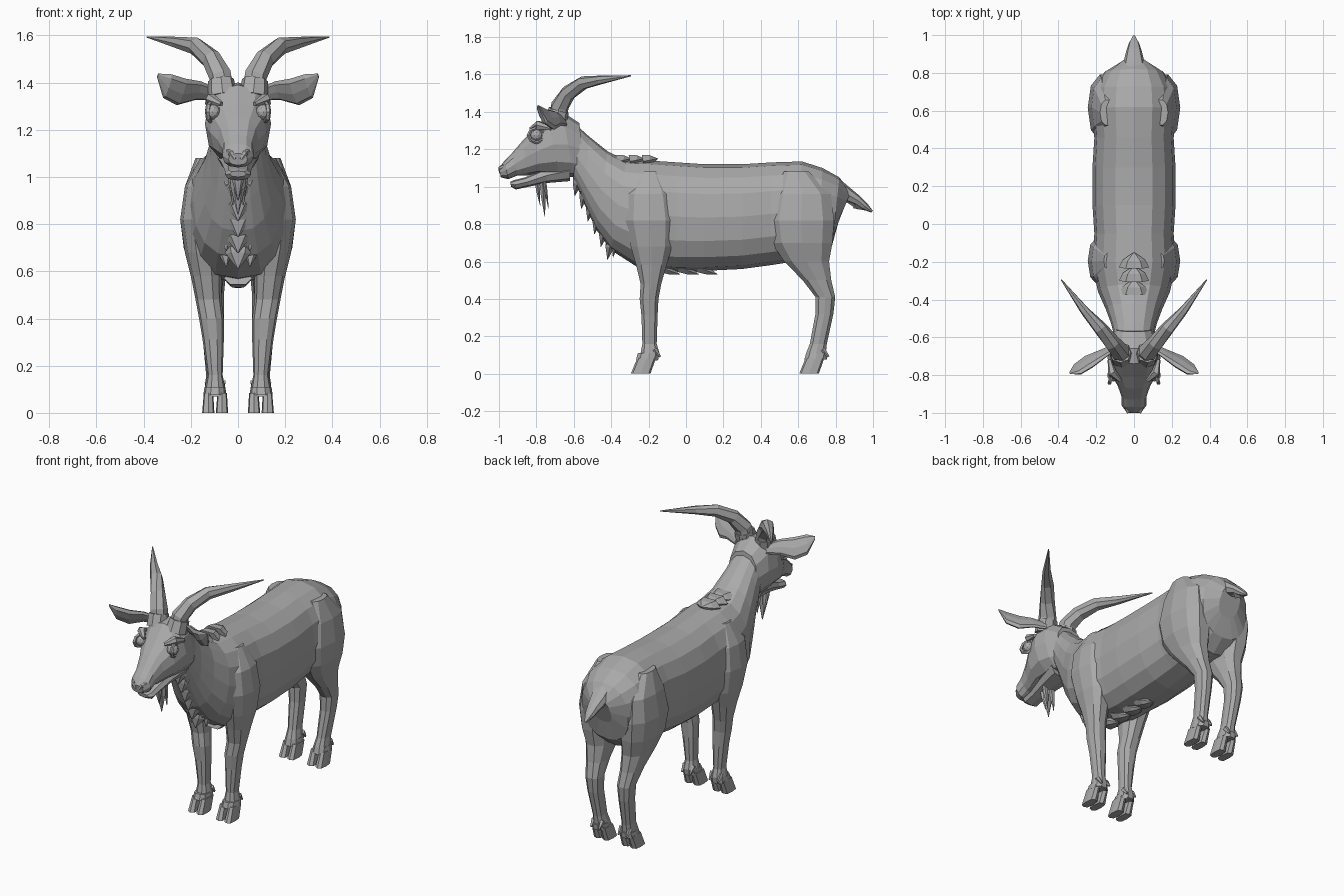
import bpy, bmesh, math
from mathutils import Vector as V

cube = bpy.data.objects.get("Cube")
if cube:
    bpy.data.objects.remove(cube)

grey = bpy.data.materials.new("warm_grey")
grey.use_nodes = True
colour = (0.4, 0.4, 0.4, 1)
grey.diffuse_color = colour
grey.node_tree.nodes["Principled BSDF"].inputs["Base Color"].default_value = colour


def finish(name, bm, mirror=False):
    bmesh.ops.recalc_face_normals(bm, faces=bm.faces)
    mesh = bpy.data.meshes.new(name)
    bm.to_mesh(mesh)
    bm.free()
    mesh.materials.append(grey)
    obj = bpy.data.objects.new(name, mesh)
    bpy.context.collection.objects.link(obj)
    if mirror:
        obj.modifiers.new("mirror", "MIRROR")
    return obj


def loft(name, sections, sides=12, power=0.85, mirror=False):
    """Skin a row of rounded rings, each a centre and two half axes."""
    bm = bmesh.new()
    rings = []
    for c, u, v in sections:
        ring = []
        for i in range(sides):
            a = math.tau * i / sides
            s, t = [math.copysign(abs(k) ** power, k) for k in (math.cos(a), math.sin(a))]
            ring.append(bm.verts.new(c + u * s + v * t))
        rings.append(ring)
    for a, b in zip(rings, rings[1:]):
        for i in range(sides):
            j = (i + 1) % sides
            bm.faces.new((a[i], a[j], b[j], b[i]))
    bm.faces.new(rings[0])
    bm.faces.new(rings[-1])
    return finish(name, bm, mirror)


def spine(name, rows, **kw):
    """Rows: top y, top z, bottom y, bottom z, half width."""
    loft(name, [(V((0, (a + c) / 2, (b + d) / 2)), V((w, 0, 0)),
                 V((0, (a - c) / 2, (b - d) / 2))) for a, b, c, d, w in rows], **kw)


def limb(name, rows, **kw):
    """Rows: height, back and front y, inner and outer x."""
    loft(name, [(V(((c + d) / 2, (a + b) / 2, z)), V(((d - c) / 2, 0, 0)),
                 V((0, (b - a) / 2, 0))) for z, a, b, c, d in rows], mirror=True, **kw)


def tube(name, path, radii, flat=1, side=V((1, 0, 0)), **kw):
    pts = [V(p) for p in path]
    out = []
    for i, (p, r) in enumerate(zip(pts, radii)):
        t = (pts[min(i + 1, len(pts) - 1)] - pts[max(i - 1, 0)]).normalized()
        u = (side - t * side.dot(t)).normalized()
        out.append((p, u * r, t.cross(u) * r * flat))
    loft(name, out, **kw)


# Torso and neck
spine("body", [
    (-.62, 1.36, -.6, 1.04, .1), (-.52, 1.27, -.54, .9, .12), (-.42, 1.19, -.48, .77, .15),
    (-.32, 1.14, -.4, .66, .19), (-.2, 1.14, -.26, .57, .22), (-.05, 1.13, -.05, .55, .21),
    (.1, 1.12, .1, .55, .22), (.3, 1.12, .3, .56, .22), (.46, 1.13, .45, .58, .21),
    (.62, 1.135, .58, .6, .22), (.73, 1.1, .7, .61, .21), (.82, 1.05, .78, .68, .16),
    (.88, .97, .81, .8, .07)], sides=16)

# Head, jaw and nose
spine("head", [
    (-.57, 1.34, -.54, 1.05, .1), (-.66, 1.4, -.6, 1.05, .13), (-.74, 1.39, -.68, 1.06, .14),
    (-.81, 1.31, -.78, 1.07, .12), (-.87, 1.25, -.85, 1.06, .085), (-.93, 1.18, -.9, 1.06, .066),
    (-.97, 1.14, -.95, 1.04, .066), (-1, 1.1, -.99, 1.05, .04)])
spine("lower_jaw", [
    (-.62, 1.14, -.62, 1.03, .09), (-.75, 1.1, -.74, 1.02, .07), (-.86, 1.05, -.84, 1, .055),
    (-.92, 1.035, -.91, .985, .055), (-.94, 1.025, -.935, 1, .035)], sides=8)
tube("nostril", [(.012, -.995, 1.075), (.03, -.99, 1.1), (.05, -.96, 1.115)],
     (.006, .014, .006), sides=6, mirror=True)

# Eyes with lids and brows
bm = bmesh.new()
bmesh.ops.create_icosphere(bm, subdivisions=2, radius=.034)
bmesh.ops.translate(bm, verts=bm.verts, vec=(.108, -.8, 1.275))
finish("eye", bm, True)
lid = []
for i in range(9):
    a = math.tau * i / 8
    lid.append((.118 - .012 * math.cos(a), -.8 + .042 * math.cos(a), 1.275 + .038 * math.sin(a)))
tube("eyelid", lid, [.01] * len(lid), sides=5, mirror=True)
tube("brow", [(.07, -.83, 1.31), (.115, -.79, 1.33), (.13, -.72, 1.31)],
     (.01, .024, .01), sides=6, mirror=True)

# Ears: thin leaves held outward
ear = [(.1, -.65, 1.35, .025), (.17, -.69, 1.365, .04), (.24, -.73, 1.36, .056),
       (.3, -.77, 1.385, .05), (.34, -.79, 1.43, .008)]
loft("ear", [(V((x, y, z)), V((-.35, -.45, 1)) * w, V((.4, .8, .5)) * w * .35)
             for x, y, z, w in ear], sides=8, mirror=True)

# Horns sweeping up, back and out
tube("horn", [(.06, -.69, 1.34), (.075, -.675, 1.43), (.115, -.63, 1.5), (.18, -.55, 1.555),
              (.26, -.46, 1.57), (.385, -.295, 1.593)],
     (.05, .049, .042, .036, .024, .003), sides=7, mirror=True)
tube("horn_base", [(.065, -.7, 1.34), (.072, -.68, 1.41)], (.062, .055), sides=8, mirror=True)

# Legs with shoulder and haunch
limb("front_leg", [
    (1.08, -.24, -.15, .1, .16), (.96, -.32, -.08, .1, .225), (.82, -.33, -.06, .08, .245),
    (.68, -.3, -.07, .07, .225), (.58, -.27, -.1, .07, .2), (.48, -.245, -.13, .07, .18),
    (.4, -.25, -.145, .06, .165), (.31, -.24, -.15, .06, .15), (.16, -.235, -.155, .065, .13),
    (.11, -.245, -.14, .055, .14), (.07, -.255, -.15, .055, .14)], sides=10)
limb("back_leg", [
    (1.08, .52, .66, .09, .18), (.96, .46, .78, .06, .225), (.82, .43, .8, .04, .245),
    (.7, .45, .79, .04, .23), (.6, .52, .77, .05, .2), (.5, .62, .78, .06, .175),
    (.41, .69, .8, .06, .16), (.32, .69, .79, .065, .15), (.16, .66, .755, .065, .135),
    (.11, .64, .75, .055, .14), (.07, .63, .73, .055, .14)], sides=10)
for leg, y in (("front", -.19), ("back", .71)):
    # Fetlock cuff, cloven toes and dew claws
    limb(leg + "_cuff", [(.11, y - .07, y + .05, .053, .142), (.075, y - .08, y + .045, .05, .147)],
         sides=10)
    for toe, x in (("inner", .042), ("outer", .1)):
        limb(f"{leg}_{toe}_toe", [(.085, y - .07, y + .03, x + .005, x + .045),
                                  (0, y - .105, y, x, x + .052)], sides=8, power=.6)
        tube(f"{leg}_{toe}_dew_claw", [(x + .025, y + .02, .13), (x + .025, y + .052, .09)],
             (.016, .006), sides=5, mirror=True)

# Tail
spine("tail", [
    (.8, 1.06, .8, .95, .06), (.87, 1, .85, .92, .055), (.93, .95, .91, .9, .04),
    (.97, .91, .94, .88, .028), (1, .87, .99, .862, .006)], sides=8)
for i in range(2):
    tube("tail_tuft", [(0, .86 + i * .05, .95 - i * .04), (0, .92 + i * .04, .88 - i * .005)],
         (.03, .003), sides=4)


# Hair tufts: flattened spikes
def tuft(name, base, tip, width, mirror=False):
    b, t = V(base), V(tip)
    tube(name, [b, b.lerp(t, .5), t], (width, width * .75, .002), flat=.5, sides=6, mirror=mirror)


tuft("beard", (0, -.77, 1.06), (0, -.755, .84), .04)
tuft("beard_front", (0, -.8, 1.05), (0, -.78, .9), .03)
tuft("beard_side", (.025, -.76, 1.06), (.022, -.735, .88), .022, True)
for i in range(6):
    # Ragged mane from throat to chest
    y, z = -.59 + .035 * i, 1.04 - .068 * i
    tuft("throat_hair", (0, y + .02, z + .04), (0, y - .005, z - .09), .07)
    tuft("throat_side_hair", (.06, y + .04, z + .04), (.05, y + .025, z - .08), .04, True)
for i in range(4):
    y = -.2 + .1 * i
    tuft("belly_hair", (0, y - .04, .57), (0, y + .07, .53), .06)
for i in range(3):
    y = -.34 + .07 * i
    tuft("withers_hair", (0, y - .03, 1.135), (0, y + .05, 1.15), .08)
